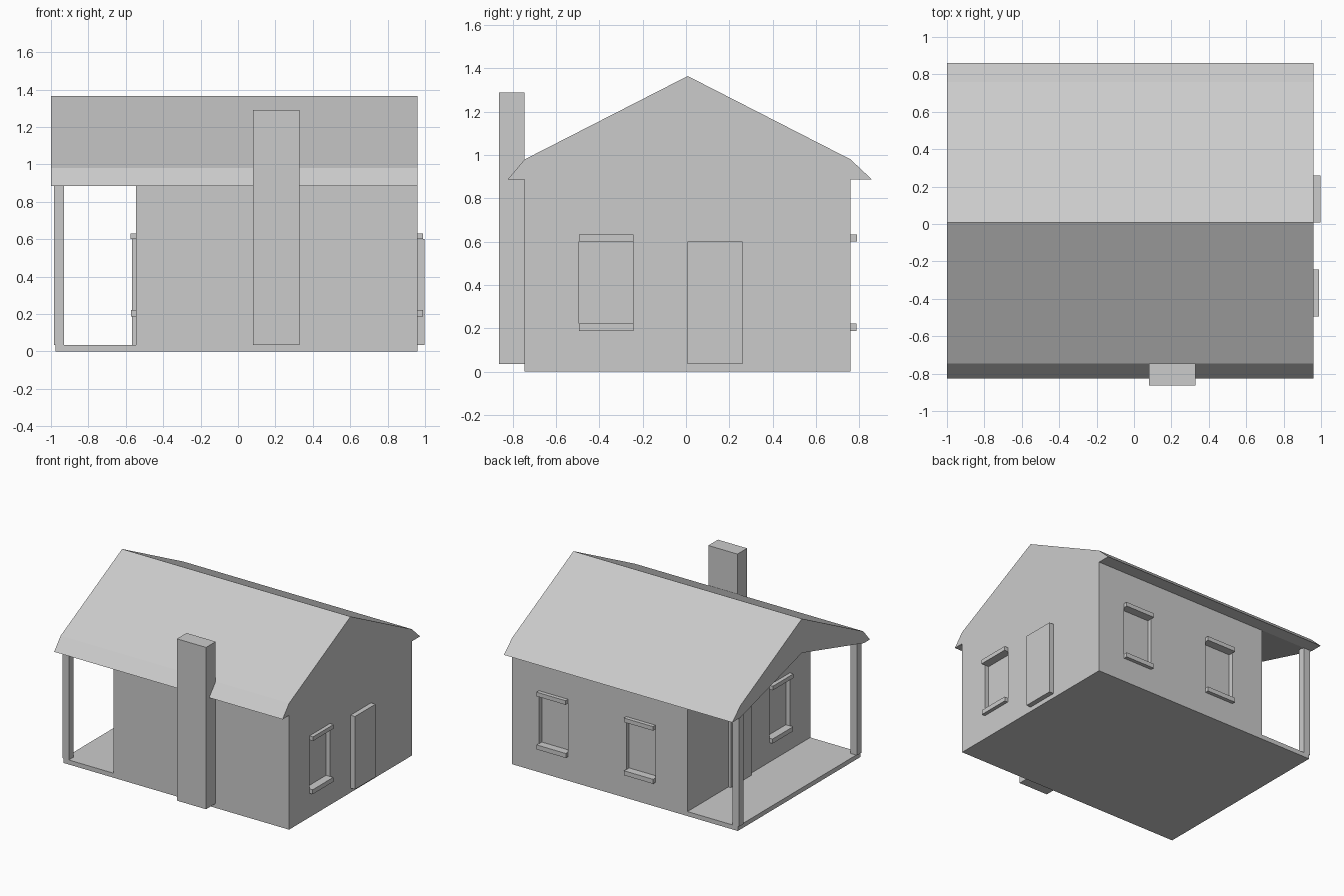
import bpy, bmesh

if "Cube" in bpy.data.objects:
    bpy.data.objects.remove(bpy.data.objects["Cube"])


def prism(name, profile, x0, x1):
    """Extrude a (y, z) profile along x."""
    bm = bmesh.new()
    face = bm.faces.new([bm.verts.new((x0, y, z)) for y, z in profile])
    ext = bmesh.ops.extrude_face_region(bm, geom=[face])
    verts = [g for g in ext["geom"] if isinstance(g, bmesh.types.BMVert)]
    bmesh.ops.translate(bm, verts=verts, vec=(x1 - x0, 0, 0))
    bmesh.ops.recalc_face_normals(bm, faces=bm.faces)
    mesh = bpy.data.meshes.new(name)
    bm.to_mesh(mesh)
    bm.free()
    obj = bpy.data.objects.new(name, mesh)
    bpy.context.collection.objects.link(obj)
    return obj


def box(name, x, y, z):
    return prism(name, [(y[0], z[0]), (y[1], z[0]), (y[1], z[1]), (y[0], z[1])], *x)


def cut(target, cutter):
    mod = target.modifiers.new("cut", "BOOLEAN")
    mod.operation = "DIFFERENCE"
    mod.solver = "EXACT"
    mod.object = cutter
    bpy.context.view_layer.objects.active = target
    bpy.ops.object.modifier_apply(modifier=mod.name)
    bpy.data.objects.remove(cutter)


FRONT, BACK, LEFT, RIGHT = -0.745, 0.76, -0.545, 0.96
FLOOR, EAVE = 0.035, 0.886

# Walls and roof as one profile running the full length
house = prism("house", [
    (FRONT, 0), (BACK, 0), (BACK, EAVE), (0.86, EAVE), (BACK, 0.98),
    (0.008, 1.365), (FRONT, 0.98), (-0.825, EAVE), (FRONT, EAVE)], -1.0, RIGHT)

# Open porch with a shallow vaulted ceiling
cut(house, prism("porch_void", [
    (-0.79, -0.1), (0.8, -0.1), (0.8, 0.875), (0.008, 1.1), (-0.79, 0.875)], -1.2, LEFT))
box("porch_floor", (-0.977, LEFT), (FRONT, BACK), (0, FLOOR))
for name, y in (("front", FRONT), ("back", BACK - 0.055)):
    box(name + "_porch_post", (-0.985, -0.93), (y, y + 0.055), (FLOOR, 0.895))

# Windows: a recessed pane with a lintel and a sill
def window(name, wall, a, b):
    def part(label, inner, outer, z):
        if wall == "back":
            return box(label, (a, b), (BACK - inner, BACK + outer), z)
        if wall == "right":
            return box(label, (RIGHT - inner, RIGHT + outer), (a, b), z)
        return box(label, (LEFT - outer, LEFT + inner), (a, b), z)
    cut(house, part("recess", 0.035, 0.05, (0.22, 0.6)))
    part(name + "_lintel", 0, 0.03, (0.6, 0.632))
    part(name + "_sill", 0, 0.028, (0.187, 0.222))


window("right_window", "right", -0.495, -0.243)
window("porch_window", "left", -0.495, -0.243)
window("back_window_a", "back", 0.48, 0.73)
window("back_window_b", "back", -0.27, -0.02)

# Doors and chimney
box("side_door", (RIGHT, 0.998), (0.008, 0.26), (FLOOR, 0.6))
box("porch_door", (LEFT - 0.022, LEFT), (0.008, 0.26), (FLOOR, 0.6))
box("chimney", (0.08, 0.33), (-0.863, FRONT), (FLOOR, 1.29))
